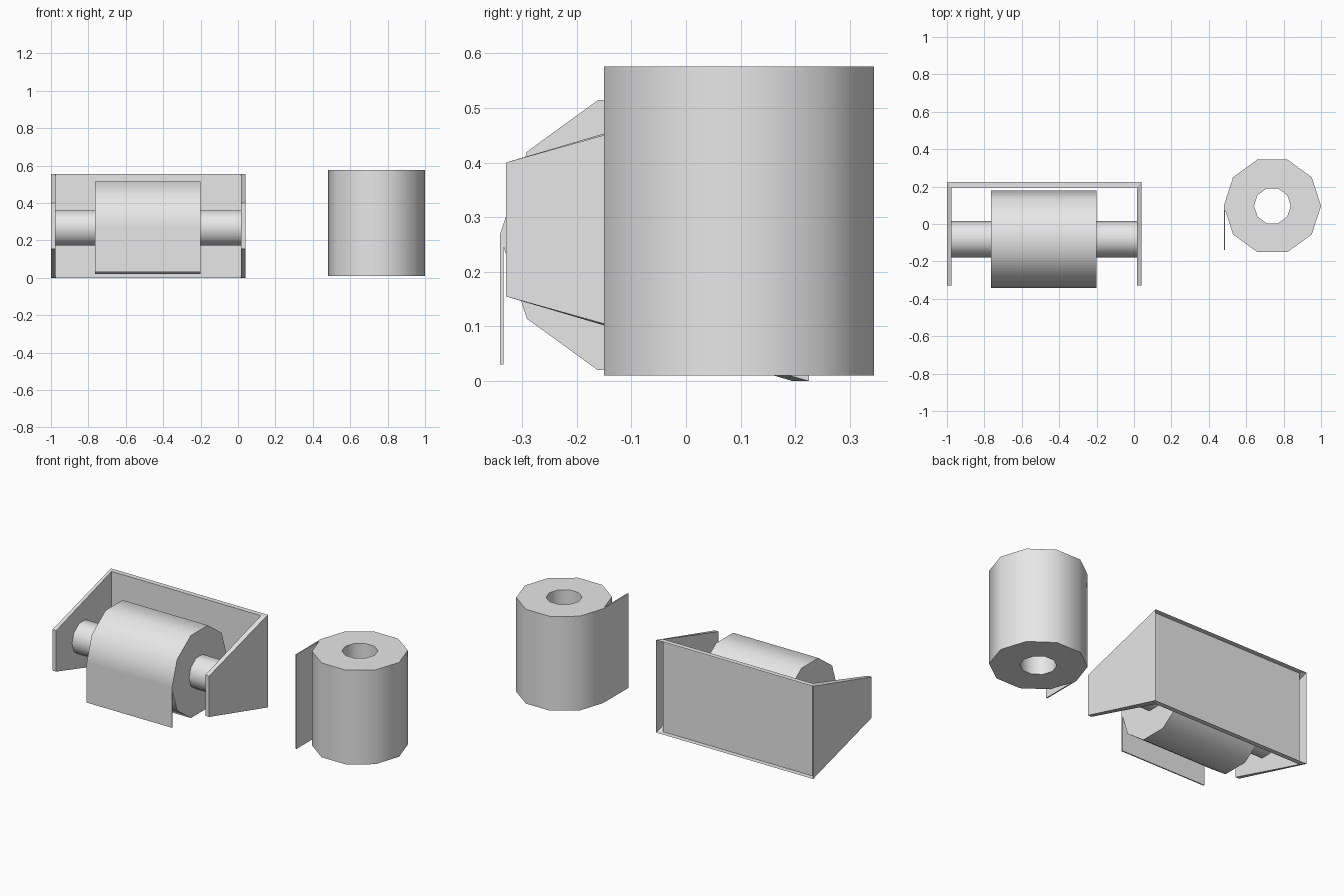
import bpy, bmesh, math
from mathutils import Matrix

cube = bpy.data.objects.get("Cube")
if cube:
    bpy.data.objects.remove(cube, do_unlink=True)

grey = bpy.data.materials.new("light_grey")
grey.use_nodes = True
grey.diffuse_color = (0.8, 0.8, 0.8, 1)
grey.node_tree.nodes["Principled BSDF"].inputs["Base Color"].default_value = (0.8, 0.8, 0.8, 1)

SIDES = 10
ROLL_R, CORE_R, ROLL_LEN = 0.26, 0.098, 0.565


def make_object(name, bm, matrix=None, smooth=False):
    bmesh.ops.recalc_face_normals(bm, faces=bm.faces)
    if matrix:
        bm.transform(matrix)
    mesh = bpy.data.meshes.new(name)
    bm.to_mesh(mesh)
    bm.free()
    mesh.materials.append(grey)
    obj = bpy.data.objects.new(name, mesh)
    bpy.context.collection.objects.link(obj)
    if smooth:
        bpy.ops.object.select_all(action='DESELECT')
        obj.select_set(True)
        bpy.context.view_layer.objects.active = obj
        bpy.ops.object.shade_smooth_by_angle(angle=math.radians(45))
    return obj


def ring(bm, radius, z):
    return [bm.verts.new((radius * math.cos(math.tau * i / SIDES),
                          radius * math.sin(math.tau * i / SIDES), z))
            for i in range(SIDES)]


def paper_roll(name, matrix):
    # Hollow ten-sided tube, closed by ring-shaped ends
    bm = bmesh.new()
    h = ROLL_LEN / 2
    rings = [ring(bm, r, z) for r, z in
             ((ROLL_R, -h), (ROLL_R, h), (CORE_R, h), (CORE_R, -h))]
    for a, b in zip(rings, rings[1:] + rings[:1]):
        for i in range(SIDES):
            j = (i + 1) % SIDES
            bm.faces.new((a[i], a[j], b[j], b[i]))
    make_object(name, bm, matrix, smooth=True)

    # Loose end of the paper, leaving the roll at its outermost corner
    bm = bmesh.new()
    bmesh.ops.create_cube(bm, size=1)
    bmesh.ops.scale(bm, vec=(0.007, 0.237, ROLL_LEN), verts=bm.verts)
    bmesh.ops.translate(bm, vec=(-ROLL_R + 0.0035, -0.1185, 0), verts=bm.verts)
    make_object(name + "_loose_sheet", bm, matrix)


# Holder bracket: U-shaped plan, tapering toward the front, open at the rear
bm = bmesh.new()
left, right, wall = 0.04, -1.0, 0.025
front, plate, rear = -0.33, 0.195, 0.225
outer = [(right, front), (right, rear), (left, rear), (left, front)]
inner = [(right + wall, front), (right + wall, plate),
         (left - wall, plate), (left - wall, front)]


def columns(plan):
    return [[bm.verts.new((x, y, z)) for z in ((0.155, 0.40) if y == front else (0, 0.555))]
            for x, y in plan]


o, n = columns(outer), columns(inner)
for k in range(3):
    if k != 1:
        bm.faces.new((o[k][0], o[k + 1][0], o[k + 1][1], o[k][1]))
    bm.faces.new((n[k][0], n[k + 1][0], n[k + 1][1], n[k][1]))
    for level in (0, 1):
        bm.faces.new((o[k][level], o[k + 1][level], n[k + 1][level], n[k][level]))
for k in (0, 3):
    bm.faces.new((o[k][0], n[k][0], n[k][1], o[k][1]))
make_object("holder_bracket", bm)

# Lays a z-axis part along x: local x, y, z become y, z, x
lie_down = Matrix(((0, 0, 1, 0), (1, 0, 0, 0), (0, 1, 0, 0), (0, 0, 0, 1)))

# Spindle between the side walls
bm = bmesh.new()
low, high = ring(bm, CORE_R, -0.495), ring(bm, CORE_R, 0.495)
for i in range(SIDES):
    j = (i + 1) % SIDES
    bm.faces.new((low[i], low[j], high[j], high[i]))
bm.faces.new(low)
bm.faces.new(high)
make_object("spindle", bm, Matrix.Translation((-0.48, -0.081, 0.267)) @ lie_down, smooth=True)

# Mounted roll and spare standing roll
paper_roll("mounted_roll", Matrix.Translation((-0.482, -0.081, 0.267)) @ lie_down)
paper_roll("spare_roll", Matrix.Translation((0.74, 0.097, 0.293)))
